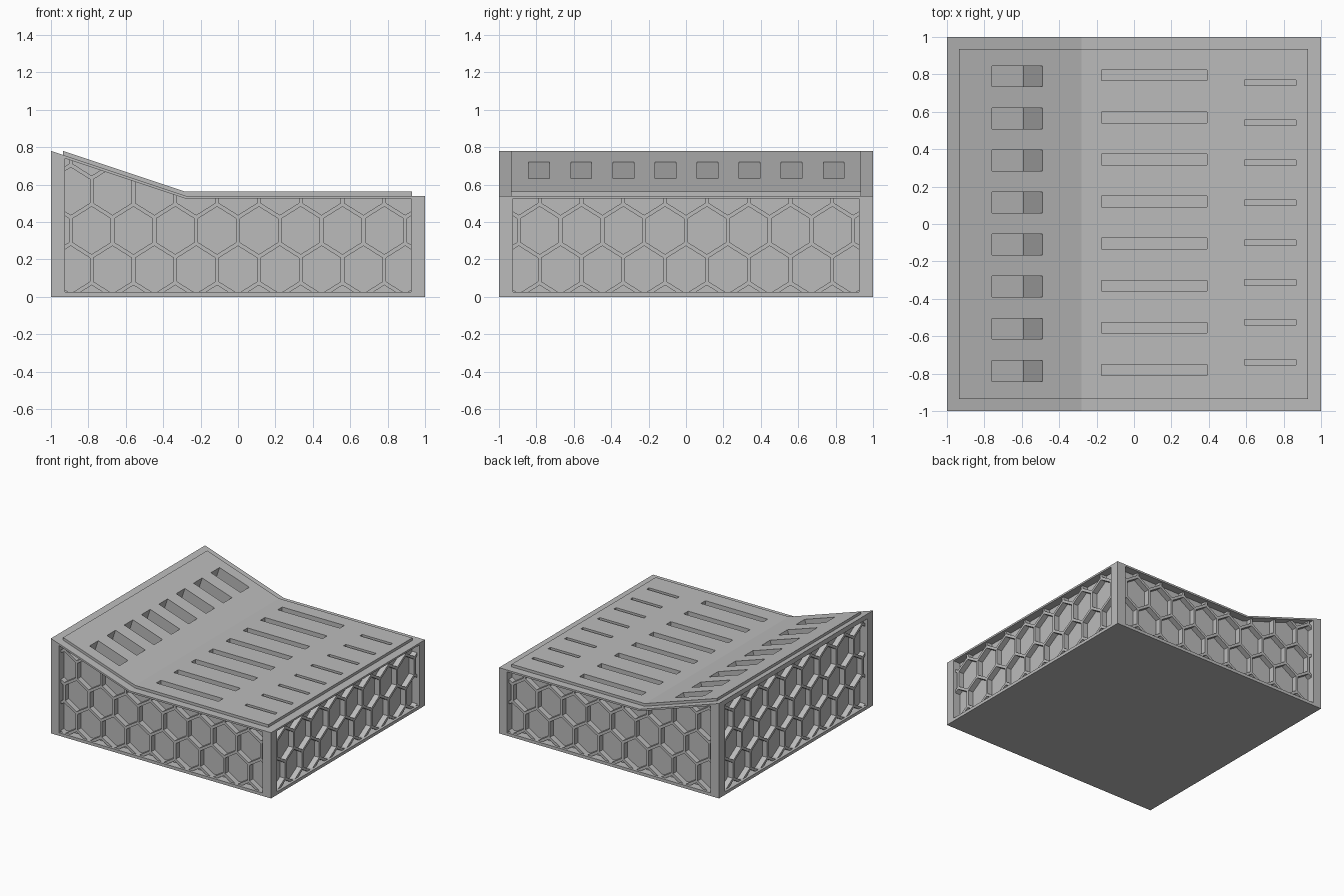
import bpy, bmesh, math
from mathutils import Matrix, Vector

if "Cube" in bpy.data.objects:
    bpy.data.objects.remove(bpy.data.objects["Cube"])

grey = bpy.data.materials.new("mid_grey")
grey.use_nodes = True
colour = (0.5, 0.5, 0.5, 1)
grey.diffuse_color = colour
grey.node_tree.nodes["Principled BSDF"].inputs["Base Color"].default_value = colour

BEND = -0.28        # x where the roof starts to rise
POST = 0.925        # inner edge of the corner posts
PANEL = 0.935       # distance of the recessed wall panels
RIM = 0.525         # underside of the flat roof rim
BASE = 0.025
SLOPE = Vector((1, 0, 3)).normalized()


def finish(name, bm):
    mesh = bpy.data.meshes.new(name)
    bm.to_mesh(mesh)
    bm.free()
    mesh.materials.append(grey)
    obj = bpy.data.objects.new(name, mesh)
    bpy.context.collection.objects.link(obj)
    return obj


def prism(bm, profile, y0, y1):
    """Extrude an x-z profile along y into a closed solid."""
    face = bm.faces.new([bm.verts.new((x, y0, z)) for x, z in profile])
    moved = bmesh.ops.extrude_face_region(bm, geom=[face])["geom"]
    verts = [v for v in moved if isinstance(v, bmesh.types.BMVert)]
    bmesh.ops.translate(bm, vec=(0, y1 - y0, 0), verts=verts)
    bmesh.ops.recalc_face_normals(bm, faces=bm.faces)


def block(bm, x0, x1, y0, y1, z0, z1):
    prism(bm, [(x0, z0), (x1, z0), (x1, z1), (x0, z1)], y0, y1)


def solid(name, profile, half):
    bm = bmesh.new()
    prism(bm, profile, -half, half)
    return finish(name, bm)


# Solid body and thin roof plate
body = solid("body", [(-1, 0), (1, 0), (1, 0.54), (BEND, 0.54), (-1, 0.78)], 1)
plate = solid("roof_plate", [(-0.935, 0.758), (BEND, 0.54), (0.93, 0.54),
                             (0.93, 0.562), (BEND, 0.562), (-0.935, 0.78)], 0.935)

# Wall recesses
bm = bmesh.new()
recess = [(-POST, BASE), (POST, BASE), (POST, RIM), (BEND, RIM),
          (-POST, RIM + (POST + BEND) / 3)]
prism(bm, recess, -1.1, -PANEL)
prism(bm, recess, PANEL, 1.1)
block(bm, PANEL, 1.1, -POST, POST, BASE, RIM)
block(bm, -1.1, -PANEL, -POST, POST, BASE, 0.74)

# Three columns of roof slots; the sloped ones are cut square to the slope
high, low = Vector((-0.76, 0, 0.722)), Vector((-0.49, 0, 0.632))
ends = [high + SLOPE * 0.05, low + SLOPE * 0.05, low - SLOPE * 0.316, high - SLOPE * 0.316]
tilted = [(p.x, p.z) for p in ends]
for i in range(8):
    step = i - 3.5
    y = 0.0025 + step * 0.225
    prism(bm, tilted, y - 0.056, y + 0.056)
    y = 0.0075 + step * 0.225
    block(bm, -0.175, 0.39, y - 0.029, y + 0.029, 0.25, 0.7)
    y = 0.0075 + step * 0.2135
    block(bm, 0.59, 0.865, y - 0.015, y + 0.015, 0.25, 0.7)
cutter = finish("cutter", bm)
cutter.hide_render = True

for obj in (body, plate):
    mod = obj.modifiers.new("cut", 'BOOLEAN')
    mod.operation = 'DIFFERENCE'
    mod.solver = 'EXACT'
    mod.object = cutter
    bpy.context.view_layer.update()
    graph = bpy.context.evaluated_depsgraph_get()
    mesh = bpy.data.meshes.new_from_object(obj.evaluated_get(graph))
    obj.modifiers.clear()
    obj.data = mesh
bpy.data.objects.remove(cutter)


# Honeycomb ribs on the recessed panels
def honeycomb(name, left, right, top, top_normal, angle=0, mirror=False):
    pitch, rise, rib = 0.2235, 0.21, 0.045
    bm = bmesh.new()
    for row in range(-1, 5):
        for col in range(-5, 6):
            cx = (col + 0.5 * (row % 2)) * pitch
            cz = 0.145 + row * rise

            def corner(i, scale, y):
                a = math.radians(60 * i + 30)
                return bm.verts.new((cx + scale * pitch / math.sqrt(3) * math.cos(a), y,
                                     cz + scale * rise / 1.5 * math.sin(a)))

            outer = [corner(i, 1, -rib) for i in range(6)]
            inner = [corner(i, 0.91, -rib) for i in range(6)]
            back = [corner(i, 0.91, 0) for i in range(6)]
            for i in range(6):
                j = (i + 1) % 6
                bm.faces.new((outer[i], outer[j], inner[j], inner[i]))
                bm.faces.new((inner[i], inner[j], back[j], back[i]))
    # Trim to the recess
    for point, normal in (((left, 0, 0), (-1, 0, 0)), ((right, 0, 0), (1, 0, 0)),
                          ((0, 0, BASE), (0, 0, -1)), (top, top_normal)):
        bmesh.ops.bisect_plane(bm, geom=bm.verts[:] + bm.edges[:] + bm.faces[:],
                               plane_co=point, plane_no=normal, clear_outer=True)
    bmesh.ops.remove_doubles(bm, verts=bm.verts, dist=0.0001)
    place = Matrix.Rotation(math.radians(angle), 4, 'Z') @ Matrix.Translation((0, -PANEL, 0))
    if mirror:
        place = Matrix.Scale(-1, 4, (0, 1, 0)) @ place
    bm.transform(place)
    if mirror:
        bmesh.ops.reverse_faces(bm, faces=bm.faces)
    finish(name, bm)


UP = (0, 0, 1)
for side, flip in (("front", False), ("back", True)):
    honeycomb(side + "_ribs_low", BEND, POST, (0, 0, RIM), UP, mirror=flip)
    honeycomb(side + "_ribs_high", -POST, BEND, (BEND, 0, RIM), SLOPE, mirror=flip)
honeycomb("left_ribs", -POST, POST, (0, 0, RIM), UP, angle=90)
honeycomb("right_ribs", -POST, POST, (0, 0, 0.74), UP, angle=-90)
